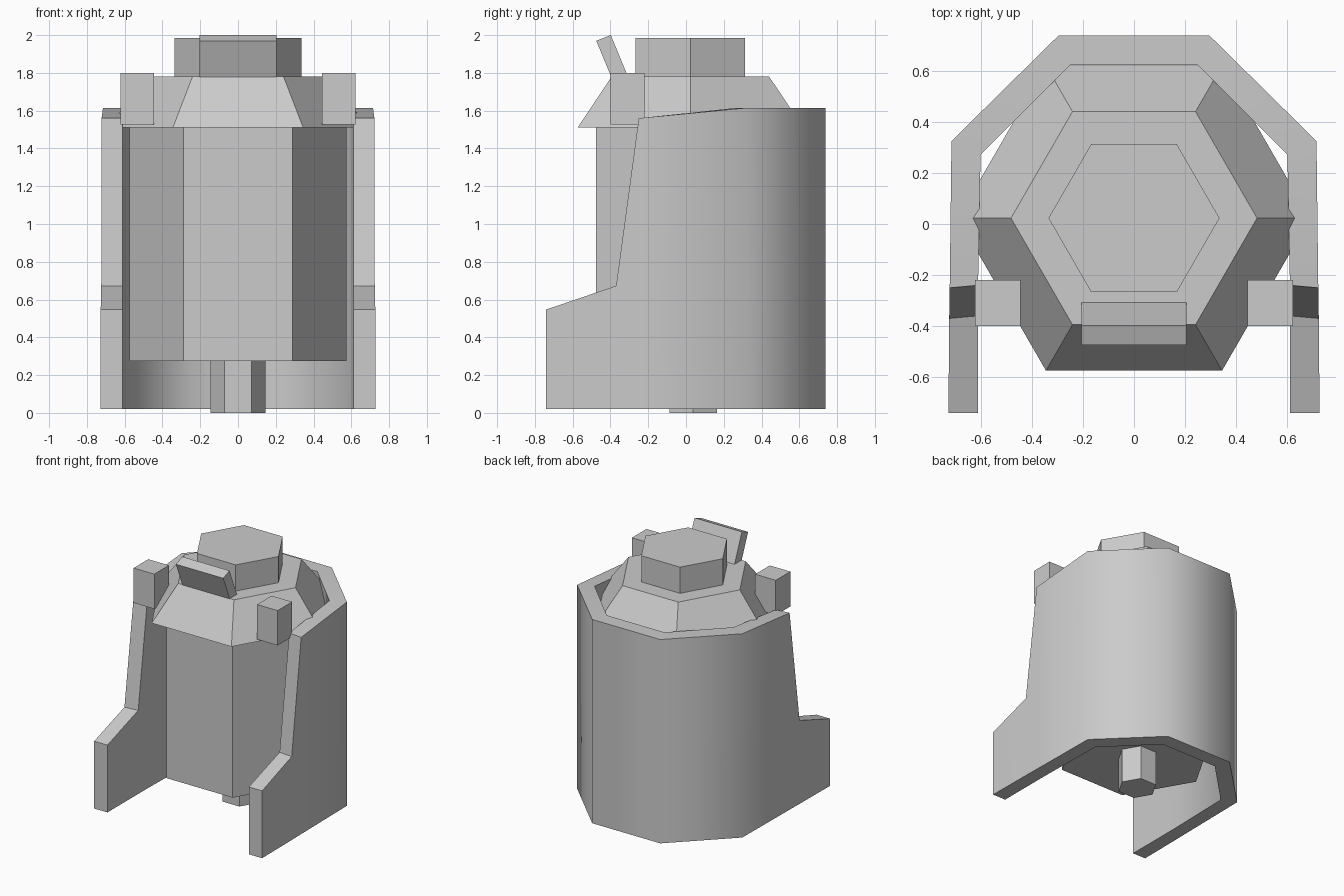
import bpy
from math import cos, sin, radians

if "Cube" in bpy.data.objects:
    bpy.data.objects.remove(bpy.data.objects["Cube"])


def make(name, verts, faces):
    mesh = bpy.data.meshes.new(name)
    mesh.from_pydata(verts, [], faces)
    mesh.update()
    obj = bpy.data.objects.new(name, mesh)
    bpy.context.collection.objects.link(obj)
    return obj


def hexagon(name, y, r0, z0, r1, z1):
    """Closed six-sided frustum with a flat side facing the front."""
    verts = [(r * cos(radians(60 * i)), y + r * sin(radians(60 * i)), z)
             for r, z in ((r0, z0), (r1, z1)) for i in range(6)]
    faces = [(i, (i + 1) % 6, (i + 1) % 6 + 6, i + 6) for i in range(6)]
    return make(name, verts, faces + [tuple(range(5, -1, -1)), tuple(range(6, 12))])


def extrude_x(name, profile, x0, x1):
    """Extrude a counter-clockwise (y, z) profile along x."""
    n = len(profile)
    verts = [(x, y, z) for x in (x0, x1) for y, z in profile]
    faces = [(i, i + n, (i + 1) % n + n, (i + 1) % n)[::-1] for i in range(n)]
    return make(name, verts, faces + [tuple(range(n - 1, -1, -1)), tuple(range(n, 2 * n))])


# Hexagonal stack: post, body, sloped shoulder and cap
hexagon("bottom_post", 0.038, 0.145, 0.0, 0.145, 0.30)
hexagon("body", 0.022, 0.575, 0.275, 0.575, 1.52)
hexagon("shoulder", 0.023, 0.69, 1.51, 0.482, 1.78)
hexagon("cap", 0.023, 0.335, 1.77, 0.335, 1.985)

# Tilted plate in front of the cap
extrude_x("tilted_plate", [(-0.382, 1.745), (-0.305, 1.775), (-0.398, 2.0), (-0.475, 1.97)],
          -0.205, 0.205)

# Side blocks
for side, x0, x1 in (("left", -0.623, -0.445), ("right", 0.445, 0.623)):
    extrude_x(side + "_block", [(-0.40, 1.527), (-0.22, 1.527), (-0.22, 1.80), (-0.40, 1.80)], x0, x1)

# U-shaped outer shell: (outer x, outer y, inner x, inner y, top z), front to back
right = [(0.727, -0.74, 0.612, -0.74, 0.547), (0.724, -0.37, 0.612, -0.36, 0.673),
         (0.722, -0.25, 0.611, -0.24, 1.56), (0.715, 0.325, 0.601, 0.272, 1.615),
         (0.295, 0.739, 0.25, 0.623, 1.615)]
stations = right + [(-a, b, -c, d, z) for a, b, c, d, z in reversed(right)]
verts, faces = [], []
for ox, oy, ix, iy, top in stations:
    verts += [(ox, oy, 0.02), (ox, oy, top), (ix, iy, top), (ix, iy, 0.02)]
for s in range(len(stations) - 1):
    a = 4 * s
    for k in range(4):
        j = (k + 1) % 4
        faces.append((a + k, a + 4 + k, a + 4 + j, a + j))
last = 4 * (len(stations) - 1)
faces += [(0, 1, 2, 3), (last + 3, last + 2, last + 1, last)]
shell = make("outer_shell", verts, faces)

# Smooth the shell's upright corners, keep its rims sharp
bpy.ops.object.select_all(action='DESELECT')
shell.select_set(True)
bpy.context.view_layer.objects.active = shell
bpy.ops.object.shade_smooth_by_angle(angle=radians(50))
